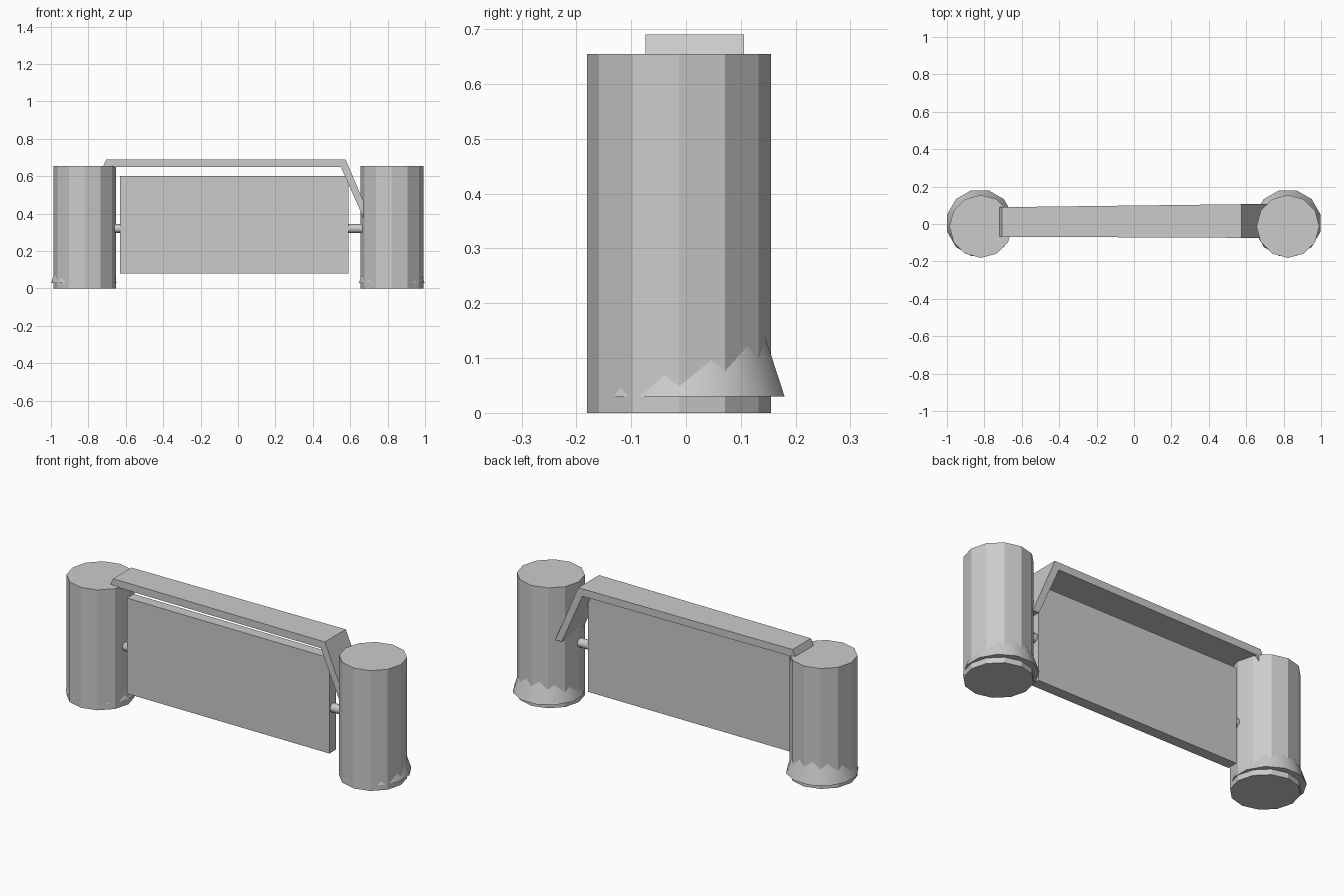
import bpy, bmesh
from math import pi, radians
from mathutils import Matrix

if "Cube" in bpy.data.objects:
    bpy.data.objects.remove(bpy.data.objects["Cube"])


def cone(name, loc, r1, r2, depth, sides, rot=None):
    """Capped cone or cylinder centred on loc."""
    bm = bmesh.new()
    bmesh.ops.create_cone(bm, cap_ends=True, segments=sides,
                          radius1=r1, radius2=r2, depth=depth)
    if rot:
        bmesh.ops.rotate(bm, verts=bm.verts, matrix=rot)
    return finish(bm, name, loc)


def finish(bm, name, loc=(0, 0, 0)):
    bmesh.ops.recalc_face_normals(bm, faces=bm.faces)
    mesh = bpy.data.meshes.new(name)
    bm.to_mesh(mesh)
    bm.free()
    ob = bpy.data.objects.new(name, mesh)
    ob.location = loc
    bpy.context.collection.objects.link(ob)
    return ob


def smooth(ob):
    bpy.ops.object.select_all(action='DESELECT')
    ob.select_set(True)
    bpy.context.view_layer.objects.active = ob
    bpy.ops.object.shade_smooth_by_angle(angle=radians(35))


# Upright end posts with a flared skirt, offset towards the back
for side, x in (("left", -0.819), ("right", 0.823)):
    cone(side + "_post", (x, -0.013, 0.3275), 0.168, 0.168, 0.655, 12)
    skirt_x = -0.824 if x < 0 else 0.822
    skirt = cone(side + "_skirt", (skirt_x, 0.005, 0.095), 0.181, 0.137, 0.13, 12,
                 Matrix.Rotation(radians(15), 3, 'Z'))
    smooth(skirt)

# Flat panel hung between the posts
bm = bmesh.new()
bmesh.ops.create_cube(bm, size=1)
bmesh.ops.scale(bm, vec=(1.22, 0.058, 0.52), verts=bm.verts)
finish(bm, "panel", (-0.02, -0.027, 0.34))

# Axle carrying the panel
axle = cone("axle", (0, -0.027, 0.32), 0.024, 0.024, 1.40, 12,
            Matrix.Rotation(pi / 2, 3, 'Y'))
smooth(axle)

# Bent cover strip over the panel, slightly wider at the right
profile = [(-0.84, 0.37), (-0.705, 0.69), (0.575, 0.69), (0.712, 0.37),
           (0.674, 0.37), (0.55, 0.65), (-0.68, 0.65), (-0.80, 0.37)]
bm = bmesh.new()
front = [bm.verts.new((x, -0.068 - 0.006 * (x + 0.7) / 1.3, z)) for x, z in profile]
back = [bm.verts.new((x, 0.090 + 0.016 * (x + 0.7) / 1.3, z)) for x, z in profile]
n = len(profile)
for i in range(n):
    j = (i + 1) % n
    bm.faces.new((front[i], front[j], back[j], back[i]))
for i in range(n // 2 - 1):
    for row in (front, back):
        bm.faces.new((row[i], row[i + 1], row[n - 2 - i], row[n - 1 - i]))
finish(bm, "cover_strip")
